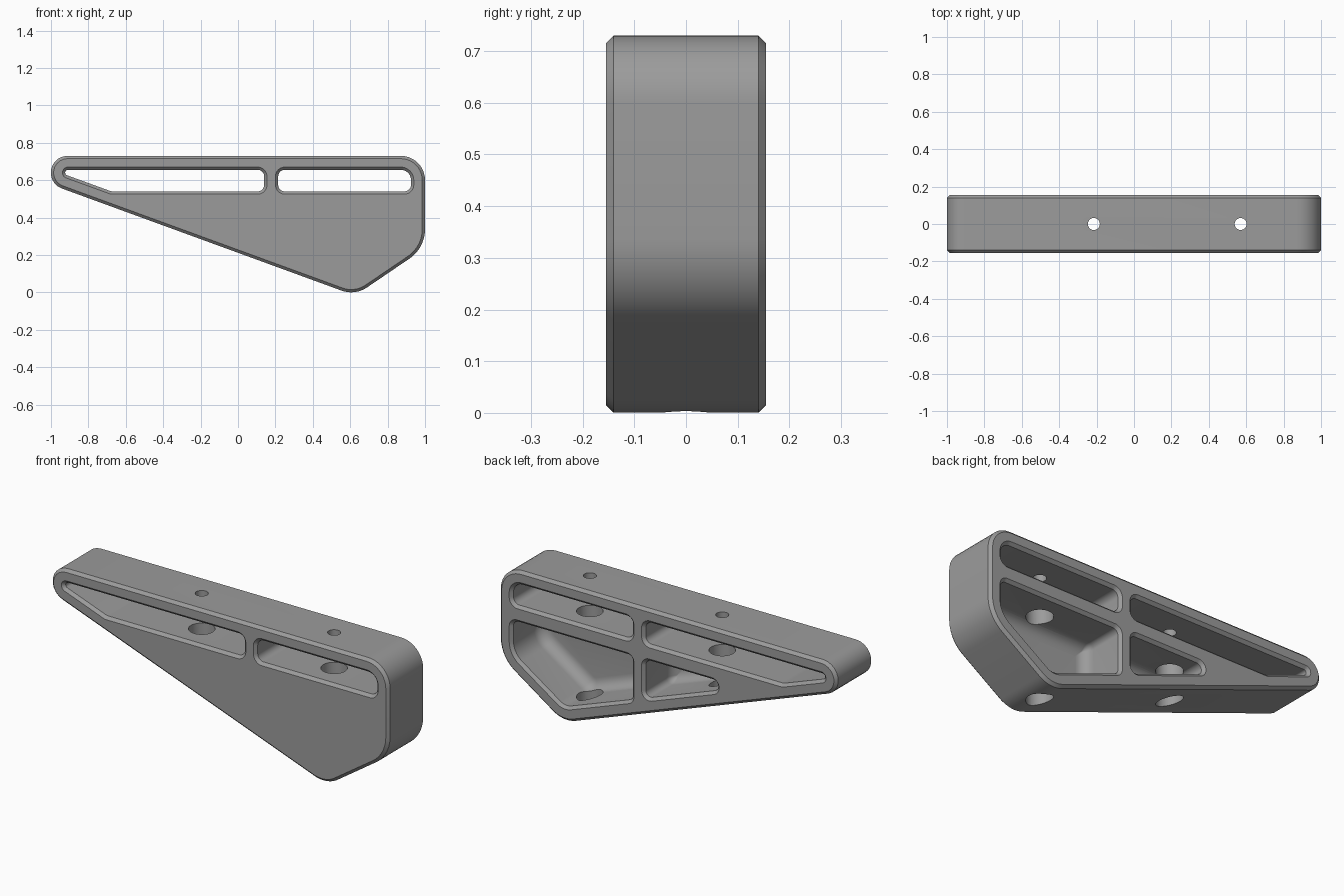
import bpy, bmesh, math
from mathutils import Vector

if "Cube" in bpy.data.objects:
    bpy.data.objects.remove(bpy.data.objects["Cube"])

DEPTH = 0.155      # half thickness
CH = 0.015         # edge chamfer
SEG = 10           # segments per rounded corner


def rounded(corners, inset):
    """Convex counter-clockwise outline of (x, z, radius), moved inward and rounded."""
    n, pts = len(corners), []
    for i, (x, z, r) in enumerate(corners):
        p = Vector((x, z))
        a = (Vector(corners[i - 1][:2]) - p).normalized()
        b = (Vector(corners[(i + 1) % n][:2]) - p).normalized()
        half = a.angle(b) / 2
        mid = (a + b).normalized()
        rad = max(r - inset, 0.004)
        c = p + mid * ((inset + rad) / math.sin(half))
        sweep = math.pi - 2 * half
        start = math.atan2(-mid.y, -mid.x) - sweep / 2
        for k in range(SEG + 1):
            t = start + sweep * k / SEG
            pts.append((c.x + rad * math.cos(t), c.y + rad * math.sin(t)))
    return pts


def loft(name, corners, levels):
    """Solid through the outline at each (y, inset) level."""
    bm = bmesh.new()
    rings = [[bm.verts.new((x, y, z)) for x, z in rounded(corners, d)] for y, d in levels]
    n = len(rings[0])
    for lo, hi in zip(rings, rings[1:]):
        for i in range(n):
            j = (i + 1) % n
            bm.faces.new((lo[i], lo[j], hi[j], hi[i]))
    bm.faces.new(rings[0])
    bm.faces.new(rings[-1])
    bmesh.ops.recalc_face_normals(bm, faces=bm.faces)
    me = bpy.data.meshes.new(name)
    bm.to_mesh(me)
    bm.free()
    ob = bpy.data.objects.new(name, me)
    bpy.context.collection.objects.link(ob)
    return ob


def drill(name, x, r, z0, z1):
    bpy.ops.mesh.primitive_cylinder_add(vertices=40, radius=r, depth=z1 - z0,
                                        location=(x, 0, (z0 + z1) / 2))
    ob = bpy.context.object
    ob.name = name
    return ob


# Main bracket body with chamfered front and back rims
body = loft("bracket",
            [(-1.42, 0.73, 0.09), (0.626, -0.017, 0.15), (1.0, 0.237, 0.19), (1.0, 0.73, 0.13)],
            [(-DEPTH, CH), (-DEPTH + CH, 0), (DEPTH - CH, 0), (DEPTH, CH)])

# Through slots, chamfered at both mouths
E = 0.01
through = [(-DEPTH - E, -CH - E), (-DEPTH + CH, 0), (DEPTH - CH, 0), (DEPTH + E, -CH - E)]
long_slot = [(-0.994, 0.655, 0.015), (-0.678, 0.54, 0.05), (0.14, 0.54, 0.035), (0.14, 0.655, 0.035)]
short_slot = [(0.215, 0.655, 0.035), (0.215, 0.54, 0.035), (0.925, 0.54, 0.035), (0.925, 0.655, 0.055)]

# Blind pockets open to the back, with a filleted floor
FLOOR, FIL = -0.095, 0.06
blind = [(FLOOR + FIL * (1 - math.cos(t)), FIL * (1 - math.sin(t)))
         for t in [math.pi / 2 * k / 8 for k in range(9)]]
blind += [(DEPTH - CH, 0), (DEPTH + E, -CH - E)]
small_pocket = [(-0.43, 0.45, 0.03), (0.14, 0.242, 0.03), (0.14, 0.45, 0.03)]
large_pocket = [(0.215, 0.45, 0.03), (0.215, 0.215, 0.03), (0.616, 0.069, 0.075),
                (0.925, 0.277, 0.115), (0.925, 0.45, 0.03)]

cutters = [loft("long_slot_cutter", long_slot, through),
           loft("short_slot_cutter", short_slot, through),
           loft("small_pocket_cutter", small_pocket, blind),
           loft("large_pocket_cutter", large_pocket, blind)]

# Screw holes: narrow through the top rail, wide access bore below
for x in (-0.215, 0.57):
    cutters.append(drill("screw_hole_cutter", x, 0.032, 0.6, 0.8))
    cutters.append(drill("access_bore_cutter", x, 0.065, -0.1, 0.6))

bpy.ops.object.select_all(action='DESELECT')
bpy.context.view_layer.objects.active = body
body.select_set(True)
for c in cutters:
    c.hide_render = True
    m = body.modifiers.new("cut", 'BOOLEAN')
    m.operation, m.solver, m.object = 'DIFFERENCE', 'EXACT', c
    bpy.ops.object.modifier_apply(modifier=m.name)
for c in cutters:
    bpy.data.objects.remove(c)

# Grey finish
grey = bpy.data.materials.new("grey")
grey.diffuse_color = (0.33, 0.33, 0.33, 1)
grey.use_nodes = True
grey.node_tree.nodes["Principled BSDF"].inputs["Base Color"].default_value = grey.diffuse_color
body.data.materials.clear()
body.data.materials.append(grey)
bpy.ops.object.shade_smooth_by_angle(angle=math.radians(30))
